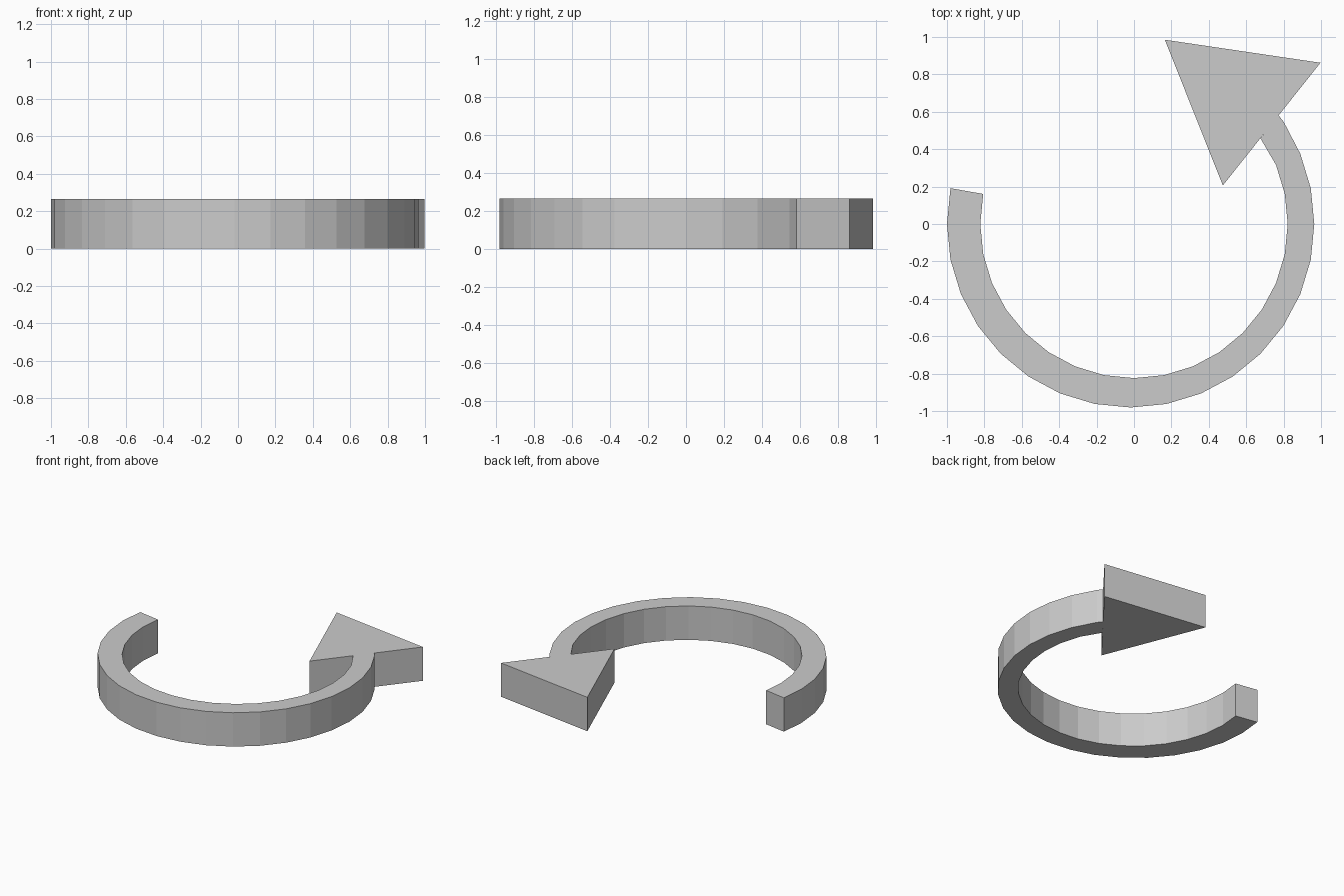
import bpy, bmesh
from math import cos, sin, radians

if "Cube" in bpy.data.objects:
    bpy.data.objects.remove(bpy.data.objects["Cube"])

HEIGHT = 0.265
STEP = 11.25  # 32-sided circle


def make_prism(name, faces):
    """Extrude flat faces that share points up to HEIGHT."""
    bm = bmesh.new()
    for f in faces:
        bm.faces.new([bm.verts.new((x, y, 0)) for x, y in f])
    bmesh.ops.remove_doubles(bm, verts=bm.verts, dist=1e-5)
    ext = bmesh.ops.extrude_face_region(bm, geom=bm.faces[:], use_keep_orig=True)
    top = [v for v in ext["geom"] if isinstance(v, bmesh.types.BMVert)]
    bmesh.ops.translate(bm, verts=top, vec=(0, 0, HEIGHT))
    bmesh.ops.recalc_face_normals(bm, faces=bm.faces[:])
    mesh = bpy.data.meshes.new(name)
    bm.to_mesh(mesh)
    bm.free()
    obj = bpy.data.objects.new(name, mesh)
    bpy.context.collection.objects.link(obj)
    return obj


# Curved shaft: the inner and outer arcs are slightly off-centre
angles = [radians(168.75 + STEP * i) for i in range(20)]
outer = [(-0.018 + 0.982 * cos(a), 0.981 * sin(a)) for a in angles]
inner = [(0.822 * cos(a), 0.824 * sin(a)) for a in angles]

# Last section meets the base of the arrowhead
outer += [(0.801, 0.545), (0.773, 0.581)]
inner += [(0.676, 0.458), (0.676, 0.458)]

quads = []
for i in range(len(outer) - 1):
    ring = [outer[i], outer[i + 1], inner[i + 1], inner[i]]
    quads.append(list(dict.fromkeys(ring)))
make_prism("curved_shaft", quads)

# Triangular arrowhead
make_prism("arrowhead", [[(0.165, 0.985), (0.475, 0.206), (0.997, 0.862)]])
